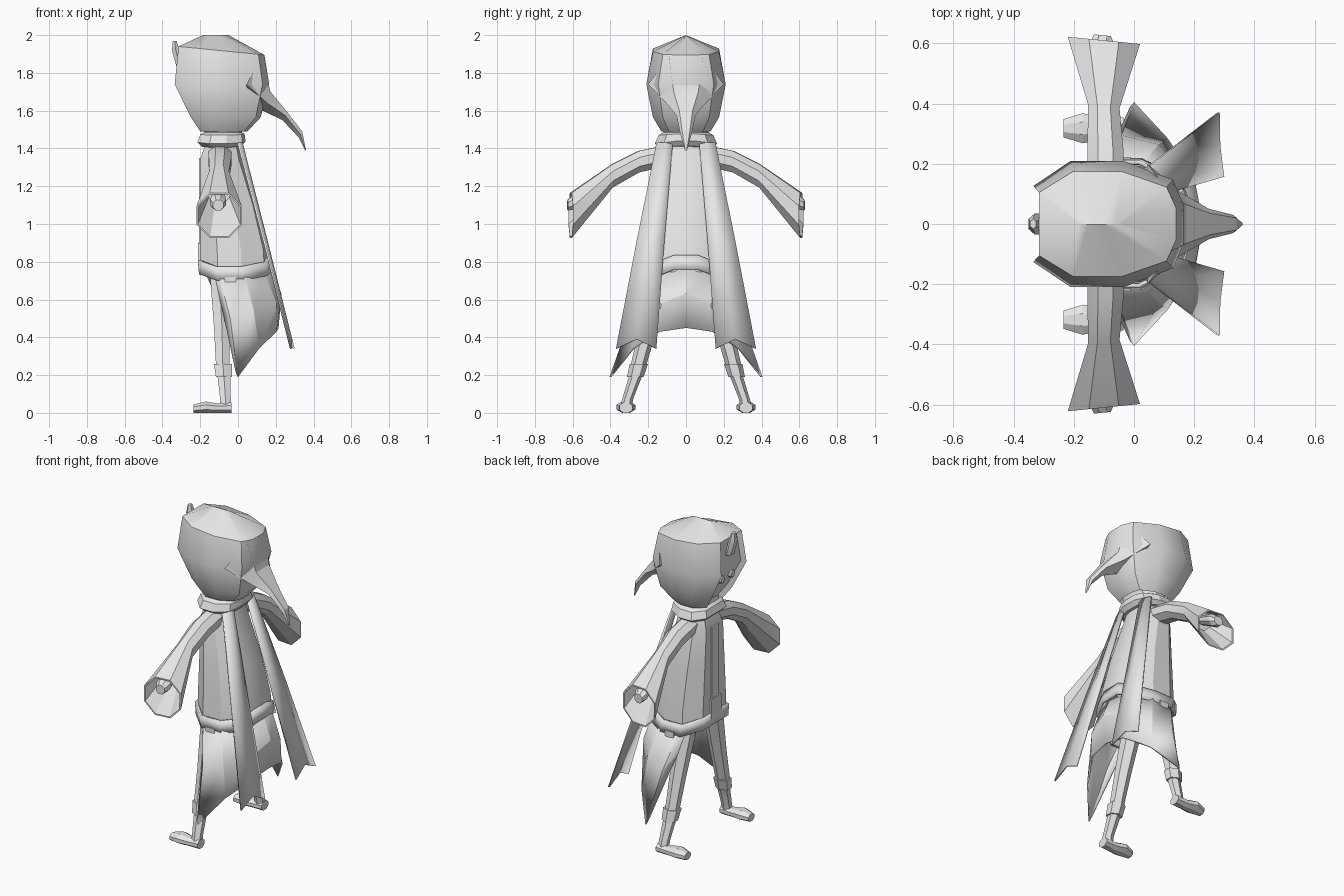
import bpy, bmesh, math
from mathutils import Vector

cube = bpy.data.objects.get("Cube")
if cube:
    bpy.data.objects.remove(cube)

grey = bpy.data.materials.new("plain grey")
grey.use_nodes = True
grey.diffuse_color = (0.8, 0.8, 0.8, 1)
grey.node_tree.nodes["Principled BSDF"].inputs["Base Color"].default_value = (0.8, 0.8, 0.8, 1)

# Half outline of a body ring: share of the length, share of the half width
OUTLINE = [(0, .6), (.25, 1), (.6, 1), (.93, .7), (1, .3)]


def sym(half):
    """Complete a half row of points by mirroring it across y = 0."""
    return half + [(x, -y, z) for x, y, z in reversed(half) if y != 0]


def ring(z, front, back, half_width, drop=0, sag=0):
    """Body ring; drop lowers the back, sag lowers the sides."""
    return sym([(front + t * (back - front), w * half_width, z - drop * t - sag * w)
                for t, w in OUTLINE])


def oval(center, a, b, axis="z", n=8):
    """Polygon ring around a centre, perpendicular to an axis."""
    points = []
    for i in range(n):
        ang = math.tau * (i + .5) / n
        u = a * math.cos(ang) / math.cos(math.pi / n)
        v = b * math.sin(ang) / math.cos(math.pi / n)
        offset = {"x": (0, u, v), "y": (u, -.1 * u, v), "z": (u, v, 0)}[axis]
        points.append(tuple(Vector(center) + Vector(offset)))
    return points


def finish(name, bm, mirror=False, thickness=0, angle=25):
    bmesh.ops.recalc_face_normals(bm, faces=bm.faces)
    mesh = bpy.data.meshes.new(name)
    bm.to_mesh(mesh)
    bm.free()
    obj = bpy.data.objects.new(name, mesh)
    bpy.context.collection.objects.link(obj)
    mesh.materials.append(grey)
    bpy.ops.object.select_all(action="DESELECT")
    obj.select_set(True)
    bpy.context.view_layer.objects.active = obj
    bpy.ops.object.shade_smooth_by_angle(angle=math.radians(angle))
    if thickness:
        solid = obj.modifiers.new("thickness", "SOLIDIFY")
        solid.thickness = thickness
        solid.offset = 0
    if mirror:
        mod = obj.modifiers.new("mirror", "MIRROR")
        mod.use_axis = (False, True, False)
    return obj


def loft_mesh(rows, closed=True, caps=True):
    bm = bmesh.new()
    verts = [[bm.verts.new(p) for p in row] for row in rows]
    n = len(rows[0])
    for low, high in zip(verts, verts[1:]):
        for i in range(n if closed else n - 1):
            j = (i + 1) % n
            bm.faces.new((low[i], low[j], high[j], high[i]))
    if caps and closed:
        bm.faces.new(verts[0])
        bm.faces.new(verts[-1])
    return bm


def loft(name, rows, closed=True, caps=True, **options):
    return finish(name, loft_mesh(rows, closed, caps), **options)


def box(name, center, size, **options):
    bm = bmesh.new()
    bmesh.ops.create_cube(bm, size=1)
    for v in bm.verts:
        v.co = Vector(center) + v.co * Vector(size)
    return finish(name, bm, **options)


# Hood with a ridged crown and a recessed face opening
hood = loft_mesh([
    ring(1.49, -.2, .05, .13),
    ring(1.565, -.25, .12, .175),
    ring(1.74, -.335, .165, .21),
    ring(1.94, -.315, .14, .175, .045),
    ring(2.0, -.185, -.05, .001),
], caps=False)
bmesh.ops.remove_doubles(hood, verts=hood.verts, dist=.004)
bmesh.ops.recalc_face_normals(hood, faces=hood.faces)
opening = [f for f in hood.faces
           if f.normal.x < -.5 and abs(f.calc_center_median().y) < .01
           and f.calc_center_median().z < 1.9]
bmesh.ops.inset_region(hood, faces=opening, thickness=.015, depth=-.03)
finish("hood", hood, angle=33)

# Drooping point at the back of the hood, flaring out to both sides
loft("hood_tail", [
    sym([(.125, .09, 1.89), (.045, .2, 1.74), (.06, 0, 1.6)]),
    sym([(.172, .065, 1.7), (.155, .105, 1.64), (.13, 0, 1.6)]),
    sym([(.255, .035, 1.6), (.25, .05, 1.575), (.235, 0, 1.55)]),
    sym([(.34, .02, 1.49), (.33, .03, 1.475), (.32, 0, 1.46)]),
    sym([(.36, .004, 1.39), (.357, .005, 1.39), (.355, 0, 1.39)]),
])

# Tuft at the brow and eyes
loft("brow_tuft", [
    oval((-.305, 0, 1.83), .02, .03, n=6),
    oval((-.33, 0, 1.92), .02, .03, n=6),
    oval((-.335, 0, 1.97), .01, .014, n=6),
])
loft("eye", [
    oval((-.27, .05, 1.68), .02, .025, "x"),
    oval((-.294, .05, 1.68), .017, .022, "x"),
], mirror=True)

# Neck scarf
loft("collar", [
    ring(1.415, -.19, .02, .14, sag=.01),
    ring(1.445, -.215, .04, .165, sag=.02),
    ring(1.48, -.2, .035, .145, sag=.01),
    ring(1.485, -.18, .02, .12),
    ring(1.53, -.17, .03, .12),
])

# Tunic and belt
loft("tunic", [
    ring(.73, -.2, .165, .195),
    ring(.86, -.2, .16, .19),
    ring(1.1, -.2, .10, .165),
    ring(1.34, -.2, .02, .14),
    ring(1.43, -.17, 0, .11),
])
loft("belt", [
    ring(.785, -.2, .18, .21, sag=.085),
    ring(.86, -.205, .165, .205, sag=.085),
], caps=False, thickness=.015)
box("belt_strap", (-.04, .215, .67), (.06, .015, .1), mirror=True)
box("belt_buckle", (-.207, 0, .84), (.012, .1, .12))
box("tunic_placket", (-.202, 0, 1.1), (.01, .07, .5))

# Skirt, open at the front and drawn down to a point on each side
loft("skirt", [
    sym([(-.17, .1, .74), (-.1, .2, .74), (.03, .2, .74), (.13, .14, .75), (.17, 0, .77)]),
    sym([(-.08, .23, .55), (-.04, .29, .5), (.08, .26, .55), (.2, .13, .58), (.225, 0, .63)]),
    sym([(-.01, .385, .22), (0, .4, .19), (.11, .28, .34), (.2, .14, .43), (.21, 0, .45)]),
], closed=False, thickness=.01)

# Two long cape panels with slightly notched ends
loft("cape_panel", [
    [(0, .155, 1.43), (.02, .11, 1.43), (.015, .07, 1.43)],
    [(.14, .262, .9), (.155, .18, .9), (.15, .115, .9)],
    [(.28, .37, .34), (.282, .26, .39), (.295, .157, .34)],
], closed=False, thickness=.01, mirror=True)

# Flared sleeves with hollow cuffs, and hands
loft("sleeve", [
    oval((-.095, .09, 1.365), .06, .055, "y"),
    oval((-.095, .25, 1.33), .06, .057, "y"),
    oval((-.1, .39, 1.255), .052, .062, "y"),
    oval((-.1, .61, 1.045), .12, .12, "y"),
    oval((-.1, .61, 1.045), .112, .112, "y"),
    oval((-.1, .48, 1.165), .055, .06, "y"),
], mirror=True)
loft("hand", [
    oval((-.105, .47, 1.17), .025, .025, "y"),
    oval((-.105, .595, 1.115), .042, .04, "y"),
    oval((-.105, .627, 1.1), .028, .028, "y"),
], mirror=True)

# Legs, boots and feet
loft("leg", [
    oval((-.1, .12, .76), .05, .055, n=6),
    oval((-.085, .2, .45), .042, .042, n=6),
    oval((-.08, .26, .22), .035, .035, n=6),
], mirror=True)
loft("boot_cuff", [
    oval((-.08, .25, .26), .047, .042, n=6),
    oval((-.075, .268, .19), .042, .038, n=6),
], mirror=True)
loft("boot_shaft", [
    oval((-.075, .265, .2), .034, .03, n=6),
    oval((-.066, .31, .07), .028, .025, n=6),
    oval((-.066, .318, .02), .03, .028, n=6),
], mirror=True)
loft("foot", [
    oval((x, .318, height / 2), width, height / 2, "x")
    for x, width, height in [(-.035, .035, .055), (-.11, .037, .05), (-.17, .05, .06), (-.235, .03, .045)]
], mirror=True)
